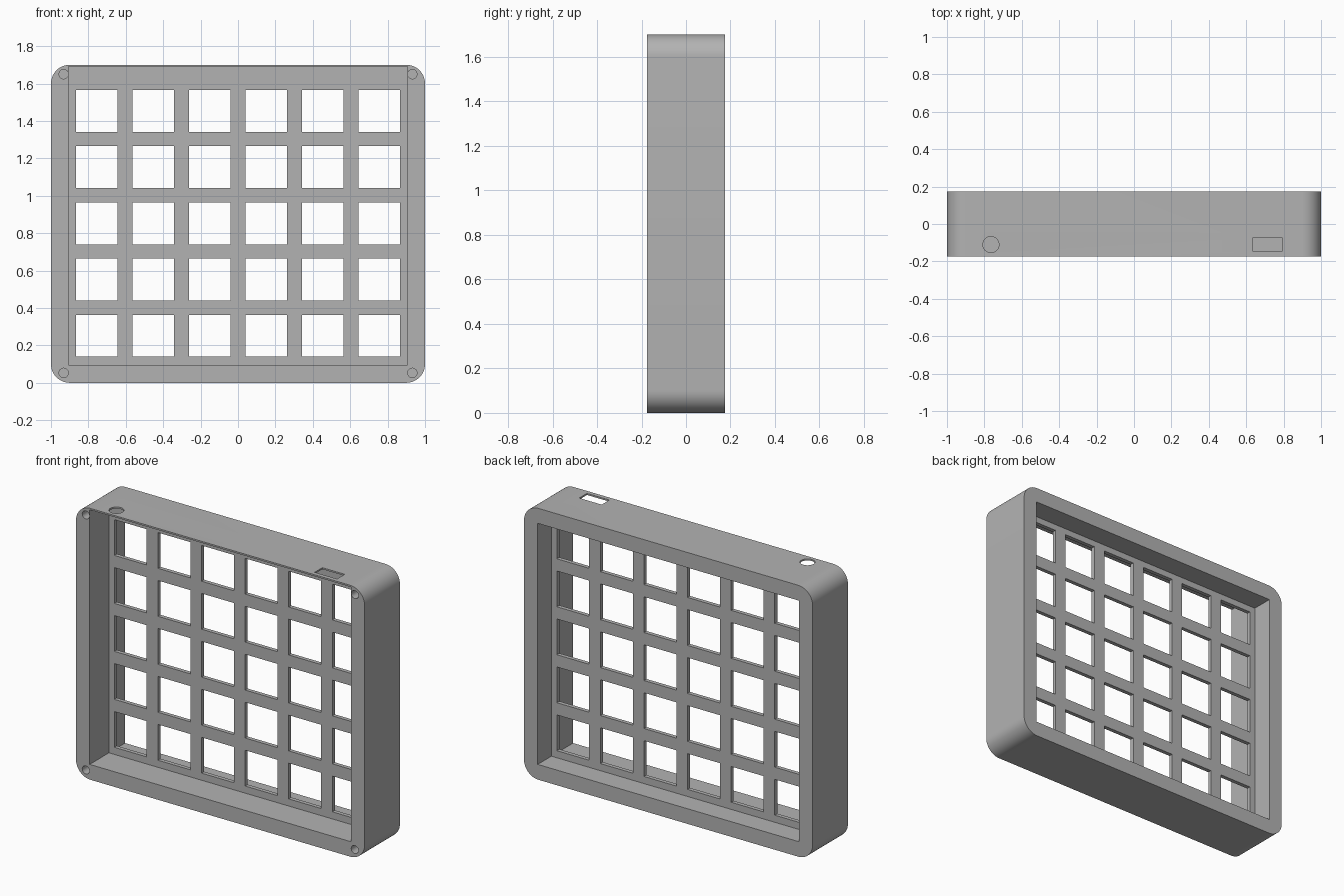
import bpy, bmesh, math
from mathutils import Matrix, Vector

cube = bpy.data.objects.get("Cube")
if cube:
    bpy.data.objects.remove(cube, do_unlink=True)

HALF_DEPTH, HEIGHT, CORNER = 0.175, 1.70, 0.10

grey = bpy.data.materials.new("plain grey")
grey.use_nodes = True
grey.diffuse_color = (0.45, 0.45, 0.45, 1)
grey.node_tree.nodes["Principled BSDF"].inputs["Base Color"].default_value = (0.45, 0.45, 0.45, 1)


def add_box(bm, x, y, z):
    """Box from (min, max) ranges on each axis."""
    size = [r[1] - r[0] for r in (x, y, z)]
    mid = Vector([(r[0] + r[1]) / 2 for r in (x, y, z)])
    bmesh.ops.create_cube(bm, size=1, matrix=Matrix.Translation(mid) @ Matrix.Diagonal((*size, 1)))


def add_cylinder(bm, centre, radius, length, along_y=False):
    turn = Matrix.Rotation(math.pi / 2, 4, 'X') if along_y else Matrix.Identity(4)
    bmesh.ops.create_cone(bm, cap_ends=True, segments=32, radius1=radius, radius2=radius,
                          depth=length, matrix=Matrix.Translation(centre) @ turn)


def make_object(name, bm):
    bmesh.ops.recalc_face_normals(bm, faces=bm.faces)
    mesh = bpy.data.meshes.new(name)
    bm.to_mesh(mesh)
    bm.free()
    mesh.materials.append(grey)
    obj = bpy.data.objects.new(name, mesh)
    bpy.context.collection.objects.link(obj)
    return obj


# Solid case with rounded corners seen from the front
bm = bmesh.new()
add_box(bm, (-1, 1), (-HALF_DEPTH, HALF_DEPTH), (0, HEIGHT))
corners = [e for e in bm.edges if abs(e.verts[0].co.y - e.verts[1].co.y) > 0.1]
bmesh.ops.bevel(bm, geom=corners, offset=CORNER, segments=12, profile=0.5, affect='EDGES')
case = make_object("grid_case", bm)

# Front and back recesses, leaving a thin plate between them
recesses = bmesh.new()
add_box(recesses, (-0.905, 0.905), (-0.3, 0.015), (0.095, 1.69))
add_box(recesses, (-0.905, 0.905), (0.04, 0.3), (0.095, 1.605))

# Square windows through the plate
windows = bmesh.new()
for col in range(6):
    for row in range(5):
        x, z = (col - 2.5) * 0.302, 0.2515 + row * 0.3005
        add_box(windows, (x - 0.112, x + 0.112), (0, 0.055), (z - 0.112, z + 0.112))

# Screw holes in the front corners, round and rectangular ports in the top
ports = bmesh.new()
for x in (-0.932, 0.932):
    for z in (0.053, 1.65):
        add_cylinder(ports, (x, -HALF_DEPTH, z), 0.025, 0.2, along_y=True)
add_cylinder(ports, (-0.765, -0.11, HEIGHT), 0.043, 0.1)
add_box(ports, (0.635, 0.79), (-0.148, -0.072), (1.65, 1.75))

bpy.context.view_layer.objects.active = case
for name, cutter_mesh in (("recess", recesses), ("window", windows), ("port", ports)):
    cutter = make_object(name + "_cutter", cutter_mesh)
    cutter.hide_render = True
    cut = case.modifiers.new(name, 'BOOLEAN')
    cut.operation, cut.solver, cut.object = 'DIFFERENCE', 'EXACT', cutter
    bpy.ops.object.modifier_apply(modifier=cut.name)
    bpy.data.objects.remove(cutter, do_unlink=True)

bpy.ops.object.select_all(action='DESELECT')
case.select_set(True)
bpy.ops.object.shade_smooth_by_angle(angle=math.radians(30))
